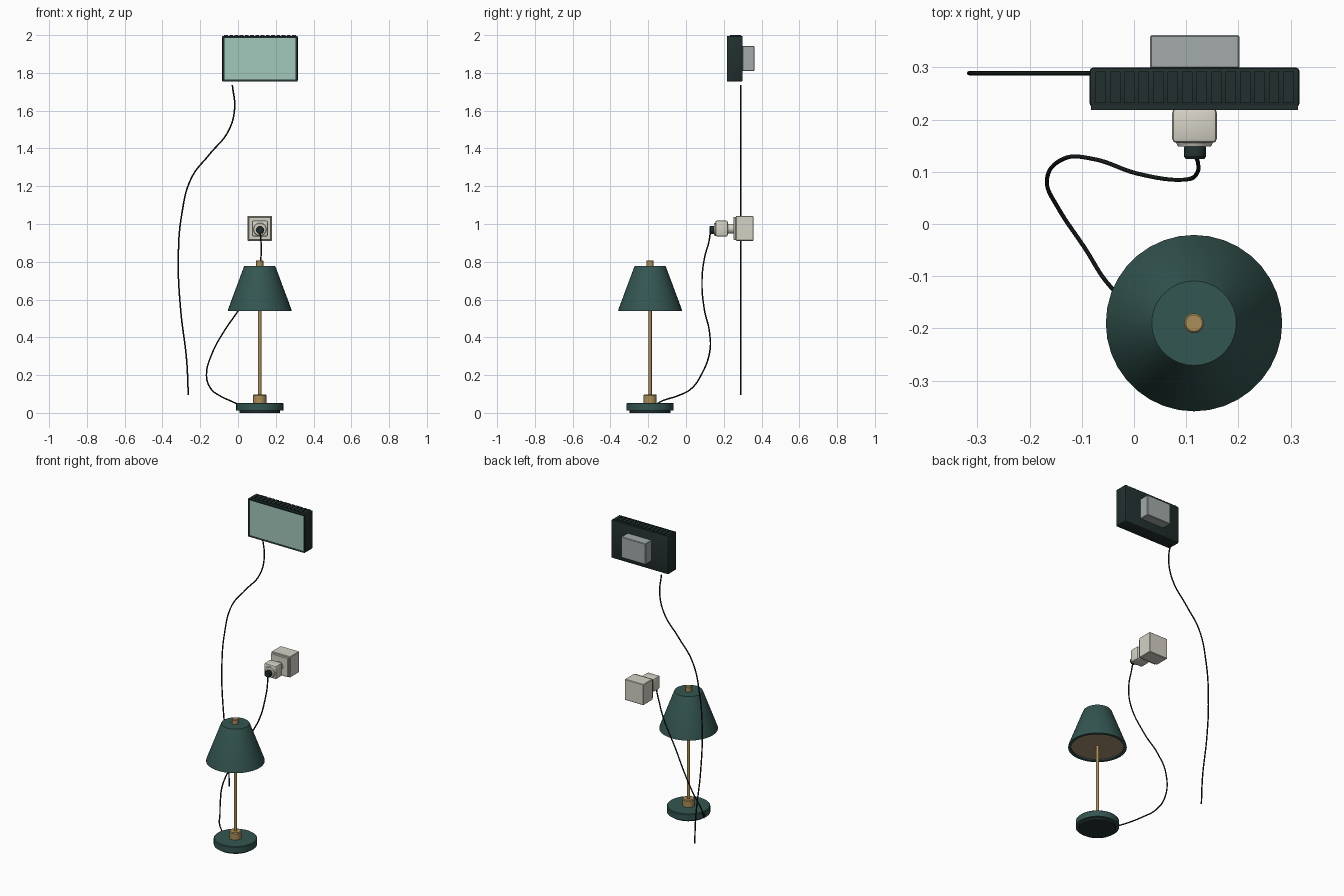
import bpy, bmesh, math
from mathutils import Matrix, Vector

if "Cube" in bpy.data.objects:
    bpy.data.objects.remove(bpy.data.objects["Cube"])


def material(name, r, g, b, rough=0.6):
    m = bpy.data.materials.new(name)
    m.use_nodes = True
    m.diffuse_color = (r, g, b, 1)
    node = m.node_tree.nodes["Principled BSDF"]
    node.inputs["Base Color"].default_value = (r, g, b, 1)
    node.inputs["Roughness"].default_value = rough
    return m


GREEN = material("dark green", 0.034, 0.092, 0.082)
BRASS = material("brass", 0.40, 0.27, 0.10)
LINING = material("tan lining", 0.38, 0.28, 0.16)
CASE = material("charcoal green", 0.016, 0.028, 0.028)
SCREEN = material("pale teal", 0.36, 0.58, 0.50)
GREY = material("mount grey", 0.36, 0.41, 0.40)
CREAM = material("cream", 0.66, 0.64, 0.56)
BLACK = material("cord black", 0.008, 0.011, 0.011)


def smooth(ob, angle=35):
    bpy.ops.object.select_all(action='DESELECT')
    ob.select_set(True)
    bpy.context.view_layer.objects.active = ob
    bpy.ops.object.shade_smooth_by_angle(angle=math.radians(angle))


def finish(name, bm, mats):
    bmesh.ops.recalc_face_normals(bm, faces=bm.faces)
    me = bpy.data.meshes.new(name)
    bm.to_mesh(me)
    bm.free()
    ob = bpy.data.objects.new(name, me)
    bpy.context.collection.objects.link(ob)
    for m in mats:
        me.materials.append(m)
    return ob


def box(name, x, y, z, mat, bevel=0.0, segments=2):
    """Box from (min, max) ranges, with optional rounded edges."""
    bm = bmesh.new()
    size = [r[1] - r[0] for r in (x, y, z)]
    mid = Vector([(r[0] + r[1]) / 2 for r in (x, y, z)])
    bmesh.ops.create_cube(bm, size=1, matrix=Matrix.Translation(mid) @ Matrix.Diagonal((*size, 1)))
    if bevel:
        bmesh.ops.bevel(bm, geom=bm.edges[:], offset=bevel, segments=segments,
                        affect='EDGES', profile=0.5)
    ob = finish(name, bm, [mat])
    if bevel:
        smooth(ob)
    return ob


def lathe(name, profile, centre, mats, sides=32, axis='Z', rule=None):
    """Revolve (radius, height) points; the first and last rings are capped."""
    bm = bmesh.new()
    rings = []
    for r, h in profile:
        rings.append([bm.verts.new((r * math.cos(a), r * math.sin(a), h))
                      for a in (2 * math.pi * i / sides for i in range(sides))])
    for lo, hi in zip(rings, rings[1:]):
        for i in range(sides):
            j = (i + 1) % sides
            bm.faces.new((lo[i], lo[j], hi[j], hi[i]))
    bm.faces.new(rings[0])
    bm.faces.new(rings[-1])
    if rule:
        for f in bm.faces:
            f.material_index = rule(f)
    if axis == 'Y':
        bm.transform(Matrix.Rotation(math.radians(-90), 4, 'X'))
    bm.transform(Matrix.Translation(Vector(centre)))
    ob = finish(name, bm, mats)
    smooth(ob)
    return ob


def cord(name, points, radius=0.004):
    cu = bpy.data.curves.new(name, 'CURVE')
    cu.dimensions = '3D'
    cu.bevel_depth = radius
    cu.bevel_resolution = 2
    cu.resolution_u = 8
    cu.use_fill_caps = True
    sp = cu.splines.new('BEZIER')
    sp.bezier_points.add(len(points) - 1)
    for bp, p in zip(sp.bezier_points, points):
        bp.co = p
        bp.handle_left_type = bp.handle_right_type = 'AUTO'
    cu.materials.append(BLACK)
    ob = bpy.data.objects.new(name, cu)
    bpy.context.collection.objects.link(ob)
    bpy.ops.object.select_all(action='DESELECT')
    ob.select_set(True)
    bpy.context.view_layer.objects.active = ob
    bpy.ops.object.convert(target='MESH')
    smooth(bpy.context.view_layer.objects.active, 60)


# Table lamp
LAMP = (0.115, -0.19, 0)
lathe("lamp_base", [(0.108, 0), (0.108, 0.012), (0.125, 0.012), (0.125, 0.049), (0.121, 0.053)],
      LAMP, [GREEN, CASE], rule=lambda f: int(f.calc_center_median().z < 0.011))
lathe("lamp_collar", [(0.035, 0.052), (0.035, 0.093), (0.031, 0.098)], LAMP, [BRASS], 24)
lathe("lamp_stem", [(0.009, 0.09), (0.009, 0.78)], LAMP, [BRASS], 16)
lathe("lamp_shade", [(0.152, 0.548), (0.152, 0.54), (0.169, 0.54), (0.167, 0.55),
                     (0.084, 0.773), (0.081, 0.778)], LAMP, [GREEN, LINING], 36,
      rule=lambda f: int(len(f.verts) > 4 and f.calc_center_median().z < 0.6))
lathe("lamp_finial", [(0.019, 0.776), (0.019, 0.805), (0.016, 0.808)], LAMP, [BRASS], 16)

# Wall screen: case with a recessed front panel
box("screen_case", (-0.085, 0.317), (0.224, 0.30), (1.754, 1.996), CASE, 0.007)
bm = bmesh.new()
bmesh.ops.create_cube(bm, size=1, matrix=Matrix.Translation((0.116, 0.223, 1.875))
                      @ Matrix.Diagonal((0.396, 0.01, 0.24, 1)))
bm.normal_update()
front = min(bm.faces, key=lambda f: f.calc_center_median().y)
bmesh.ops.inset_region(bm, faces=[front], thickness=0.014)
bmesh.ops.translate(bm, verts=front.verts[:], vec=(0, 0.003, 0))
front.material_index = 1
finish("screen_front", bm, [CASE, SCREEN])

# Vent ribs along the top of the case
RIBS = 14
for i in range(RIBS):
    x = -0.064 + 0.36 * i / (RIBS - 1)
    box(f"vent_rib_{i + 1}", (x - 0.010, x + 0.010), (0.232, 0.292), (1.99, 2.0), CASE)

box("screen_wall_mount", (0.031, 0.202), (0.298, 0.362), (1.81, 1.942), GREY, 0.003, 1)
cord("screen_cord", [(x, 0.289, z) for x, z in (
    (-0.030, 1.735), (-0.018, 1.61), (-0.052, 1.49), (-0.150, 1.37), (-0.246, 1.245),
    (-0.298, 1.05), (-0.316, 0.81), (-0.304, 0.55), (-0.272, 0.28), (-0.263, 0.095))])

# Wall socket and plug
box("socket_box", (0.049, 0.181), (0.264, 0.357), (0.911, 1.043), CREAM, 0.003, 1)
box("socket_plate", (0.054, 0.176), (0.251, 0.266), (0.916, 1.038), CREAM, 0.003, 1)
lathe("plug_neck", [(0.026, 0.21), (0.026, 0.255)], (0.115, 0, 0.975), [CREAM], 16, 'Y')
box("plug_body", (0.073, 0.159), (0.155, 0.222), (0.934, 1.018), CREAM, 0.009)
lathe("plug_boss", [(0.032, 0.149), (0.036, 0.158)], (0.116, 0, 0.972), [CREAM], 20, 'Y')
lathe("plug_grip", [(0.018, 0.125), (0.021, 0.129), (0.021, 0.147), (0.018, 0.152)],
      (0.117, 0, 0.968), [CASE], 12, 'Y')

# Cord from the plug to the lamp base
cord("lamp_cord", [
    (0.117, 0.130, 0.962), (0.122, 0.120, 0.90), (0.122, 0.100, 0.83), (0.097, 0.085, 0.71),
    (0.005, 0.097, 0.548), (-0.075, 0.124, 0.43), (-0.135, 0.125, 0.32), (-0.167, 0.080, 0.20),
    (-0.145, 0.030, 0.13), (-0.095, -0.045, 0.09), (-0.045, -0.120, 0.066), (0.002, -0.158, 0.045)])
